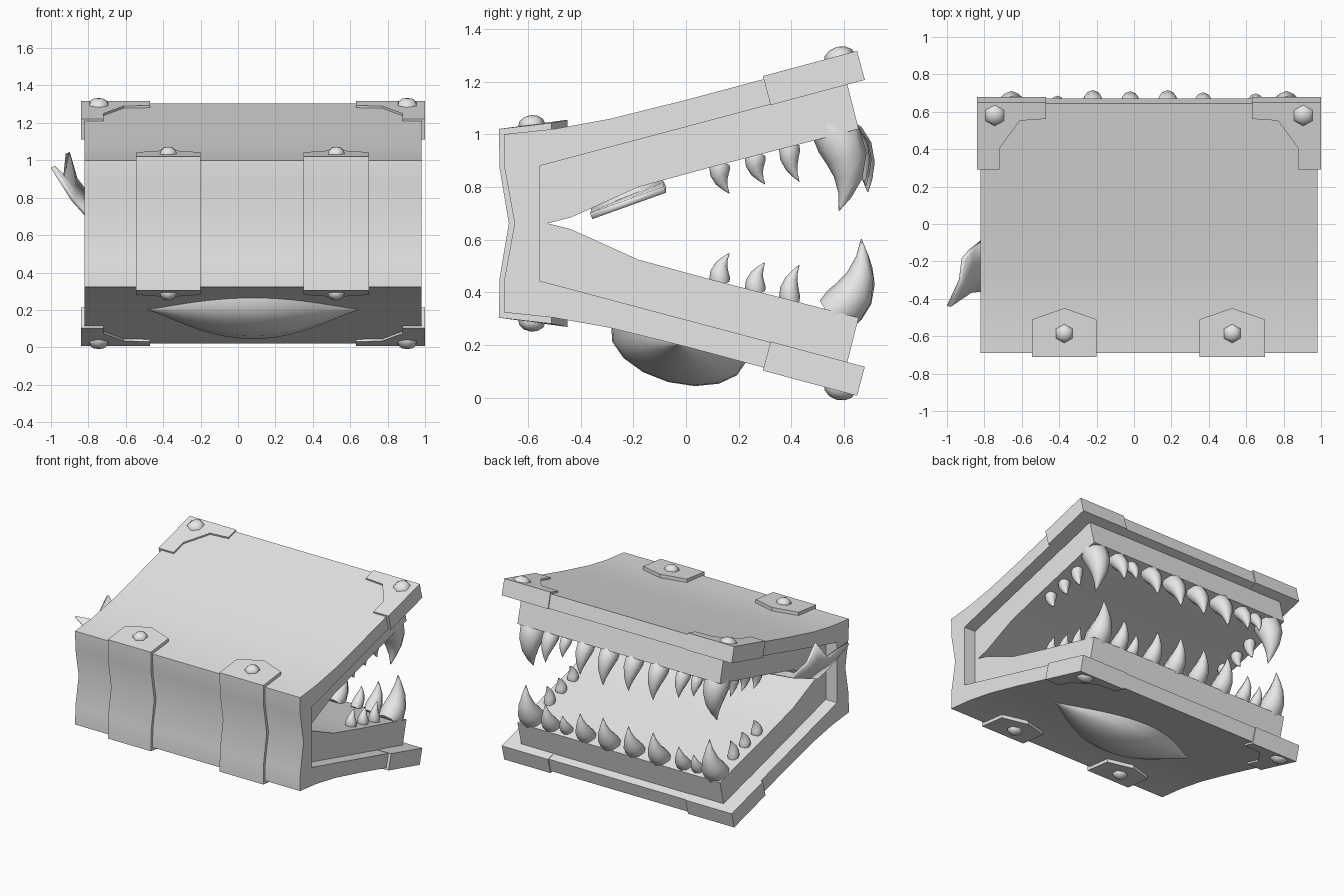
import bpy, bmesh, math
from mathutils import Vector, Matrix

if "Cube" in bpy.data.objects:
    bpy.data.objects.remove(bpy.data.objects["Cube"])

MID = 0.662                       # height of the mirror plane between the two jaws
A = math.radians(15)              # opening angle of each cover
CX = 0.08                         # middle of the book in x

mat = bpy.data.materials.new("stone_grey")
mat.diffuse_color = (0.8, 0.8, 0.8, 1)
mat.use_nodes = True
mat.node_tree.nodes["Principled BSDF"].inputs["Base Color"].default_value = mat.diffuse_color


def finish(bm, name, flip=False, angle=30):
    """Turn a bmesh into an object, optionally mirrored to the lower jaw."""
    if flip:
        for v in bm.verts:
            v.co.z = 2 * MID - v.co.z
    bmesh.ops.recalc_face_normals(bm, faces=bm.faces)
    me = bpy.data.meshes.new(name)
    bm.to_mesh(me)
    bm.free()
    me.materials.append(mat)
    ob = bpy.data.objects.new(name, me)
    bpy.context.collection.objects.link(ob)
    bpy.ops.object.select_all(action='DESELECT')
    bpy.context.view_layer.objects.active = ob
    ob.select_set(True)
    bpy.ops.object.shade_smooth_by_angle(angle=math.radians(angle))
    return ob


def loft(name, sections, flip=False, angle=30):
    """Skin a series of closed sections and cap both ends."""
    bm = bmesh.new()
    rows = [[bm.verts.new(p) for p in s] for s in sections]
    n = len(rows[0])
    for a, b in zip(rows, rows[1:]):
        for i in range(n):
            j = (i + 1) % n
            bm.faces.new((a[i], a[j], b[j], b[i]))
    bm.faces.new(rows[0][::-1])
    bm.faces.new(rows[-1])
    return finish(bm, name, flip, angle)


def mirrored(path):
    """Continue a (y, z) path with its reflection below the middle."""
    return path + [(y, 2 * MID - z) for y, z in reversed(path) if abs(z - MID) > 1e-4]


def on_cover(x, s, h):
    """Point on the sloping upper cover: s along it, h above it."""
    return Vector((x, s * math.cos(A) - h * math.sin(A),
                   1.13 + s * math.sin(A) + h * math.cos(A)))


def extrude_x(name, profile, x0, x1):
    return loft(name, [[(x, y, z) for y, z in profile] for x in (x0, x1)])


# Bound cover: one C-shaped shell
tip_out, tip_in = on_cover(0, 0.668, 0), on_cover(0, 0.668, -0.1)
outer = mirrored([(tip_out.y, tip_out.z), (0, 1.13), (-0.29, 1.058), (-0.5, 1.02),
                  (-0.69, 1.0), (-0.688, 0.87), (-0.65, MID)])
inner = mirrored([(tip_in.y, tip_in.z), (-0.555, 0.88)])
extrude_x("cover", outer + inner[::-1], -0.82, 0.98)

# Page block with the open mouth cut into it
extrude_x("pages", mirrored([(-0.555, 0.885), (0.61, 1.197), (0.655, 1.02), (0.095, 0.875),
                             (-0.18, 0.80), (-0.435, 0.685), (-0.525, MID)]), -0.73, 0.89)


# Rivets: six-sided domes
def rivet(name, loc, radius, tilt, flip):
    bm = bmesh.new()
    bmesh.ops.create_uvsphere(bm, u_segments=6, v_segments=6, radius=radius)
    bmesh.ops.transform(bm, verts=bm.verts, matrix=Matrix.Translation(loc)
                        @ Matrix.Rotation(tilt, 4, 'X') @ Matrix.Diagonal((1, 1, 0.75, 1)))
    finish(bm, name, flip, 65)


# Spine straps with pointed ends
for k, (x0, x1) in enumerate([(-0.545, -0.2), (0.35, 0.70)]):
    sections = []
    for x, end, zo in ((x0, -0.51, 0), ((x0 + x1) / 2, -0.45, 0.012), (x1, -0.51, 0)):
        over = mirrored([(end, 1.043 + zo), (-0.71, 1.02), (-0.707, 0.87), (-0.672, MID)])
        under = mirrored([(end, 1.01 + zo), (-0.68, 0.99), (-0.678, 0.87), (-0.64, MID)])
        sections.append([(x, y, z) for y, z in over + under[::-1]])
    loft(f"strap_{k}", sections)
    for flip in (False, True):
        rivet(f"strap_rivet_{k}_{int(flip)}", ((x0 + x1) / 2, -0.585, 1.034),
              0.052, math.radians(6), flip)

# Corner guards on the free corners of both covers
guard = [(0, 0.675), (0.37, 0.675), (0.37, 0.585), (0.23, 0.575),
         (0.12, 0.42), (0.12, 0.305), (0, 0.305)]
for side in (-1, 1):
    for flip in (False, True):
        tag = ("left" if side < 0 else "right") + ("_lower" if flip else "_upper")
        loft(f"corner_guard_{tag}",
             [[on_cover(CX + side * (0.92 - u), s, h) for u, s in guard]
              for h in (-0.102, 0.012)], flip)
        rivet(f"corner_rivet_{tag}", on_cover(CX + side * 0.825, 0.604, 0.0),
              0.062, A, flip)


# Teeth: curved cones bending from base through control point to tip
def tooth(name, base, ctrl, tip, radius, flip):
    base, ctrl, tip = Vector(base), Vector(ctrl), Vector(tip)
    rings = []
    for t, r in ((-0.1, 0.85), (0.12, 1.0), (0.35, 0.88), (0.6, 0.6), (0.82, 0.28), (1, 0.02)):
        c = base * (1 - t) ** 2 + ctrl * 2 * t * (1 - t) + tip * t * t
        d = ((ctrl - base) * (1 - t) + (tip - ctrl) * t).normalized()
        side = Vector((1, 0, 0))
        side = (side - d * side.dot(d)).normalized()
        up = d.cross(side)
        rings.append([c + radius * r * (side * math.cos(a) + up * math.sin(a))
                      for a in (i * math.tau / 8 for i in range(8))])
    loft(name, rings, flip, 65)


# (x, size) of the teeth along the front edge
front_row = [(0.65, 0.85), (0.53, 0.6), (0.37, 0.9), (0.18, 1.0), (-0.02, 0.95),
             (-0.22, 1.0), (-0.41, 0.75), (-0.52, 0.6)]
# (y, root height, tip height) of the small teeth along the sides
side_row = [(0.13, 0.885, 0.775), (0.265, 0.92, 0.81), (0.395, 0.955, 0.82)]

for flip in (False, True):
    jaw = "lower" if flip else "upper"
    for i, (x, s) in enumerate(front_row):
        tooth(f"{jaw}_front_tooth_{i}", (x, 0.595, 1.0), (x, 0.595 + 0.1 * s, 0.97 - 0.05 * s),
              (x, 0.60 + 0.09 * s, 1.01 - 0.23 * s), 0.068 * s, flip)
    for side in (-1, 1):
        tag = "left" if side < 0 else "right"
        x = CX + side * 0.735
        for i, (y, z0, z1) in enumerate(side_row):
            tooth(f"{jaw}_{tag}_side_tooth_{i}", (x, y, z0), (x, y - 0.015, (z0 + z1) / 2),
                  (x, y + 0.035, z1), 0.04, flip)
        if flip:
            tooth(f"lower_{tag}_fang", (x, 0.57, 1.0), (x, 0.69, 0.91), (x, 0.665, 0.722), 0.085, True)
        else:
            tooth(f"upper_{tag}_fang", (x, 0.56, 1.01), (x, 0.66, 0.87), (x, 0.58, 0.71), 0.09, False)

# Closed eye bulging from one cover: pointed lens, long in x
lens = []
for i in range(17):
    u = -1 + i / 8
    w = max(0.004, (1 - u * u) ** 1.3)
    ring = [on_cover(CX + 0.58 * u, -0.03 + 0.265 * w * math.cos(a), 0.15 * w * math.sin(a) - 0.003)
            for a in (j * math.pi / 8 for j in range(9))]
    lens.append(ring)
loft("closed_eye", lens, True, 50)

# Forked bookmark ribbon curling out of the left side
ribbon = [[(-0.60, -0.36, 0.69), (-0.60, -0.08, 0.79)],
          [(-0.80, -0.355, 0.70), (-0.80, -0.08, 0.81)],
          [(-0.88, -0.365, 0.79), (-0.87, -0.14, 0.90)]]
bm = bmesh.new()
rows = [[bm.verts.new(p) for p in (a, (Vector(a) + Vector(b)) / 2, b)] for a, b in ribbon]
for a, b in zip(rows, rows[1:]):
    for i in (0, 1):
        bm.faces.new((a[i], a[i + 1], b[i + 1], b[i]))
notch = bm.verts.new((-0.925, -0.30, 0.90))
tip_a = bm.verts.new((-0.99, -0.44, 0.965))
tip_b = bm.verts.new((-0.91, -0.185, 1.04))
last = rows[-1]
bm.faces.new((last[0], last[1], notch, tip_a))
bm.faces.new((last[1], last[2], tip_b, notch))
ob = finish(bm, "bookmark_ribbon")
mod = ob.modifiers.new("thickness", 'SOLIDIFY')
mod.thickness = 0.025
mod.offset = 0
